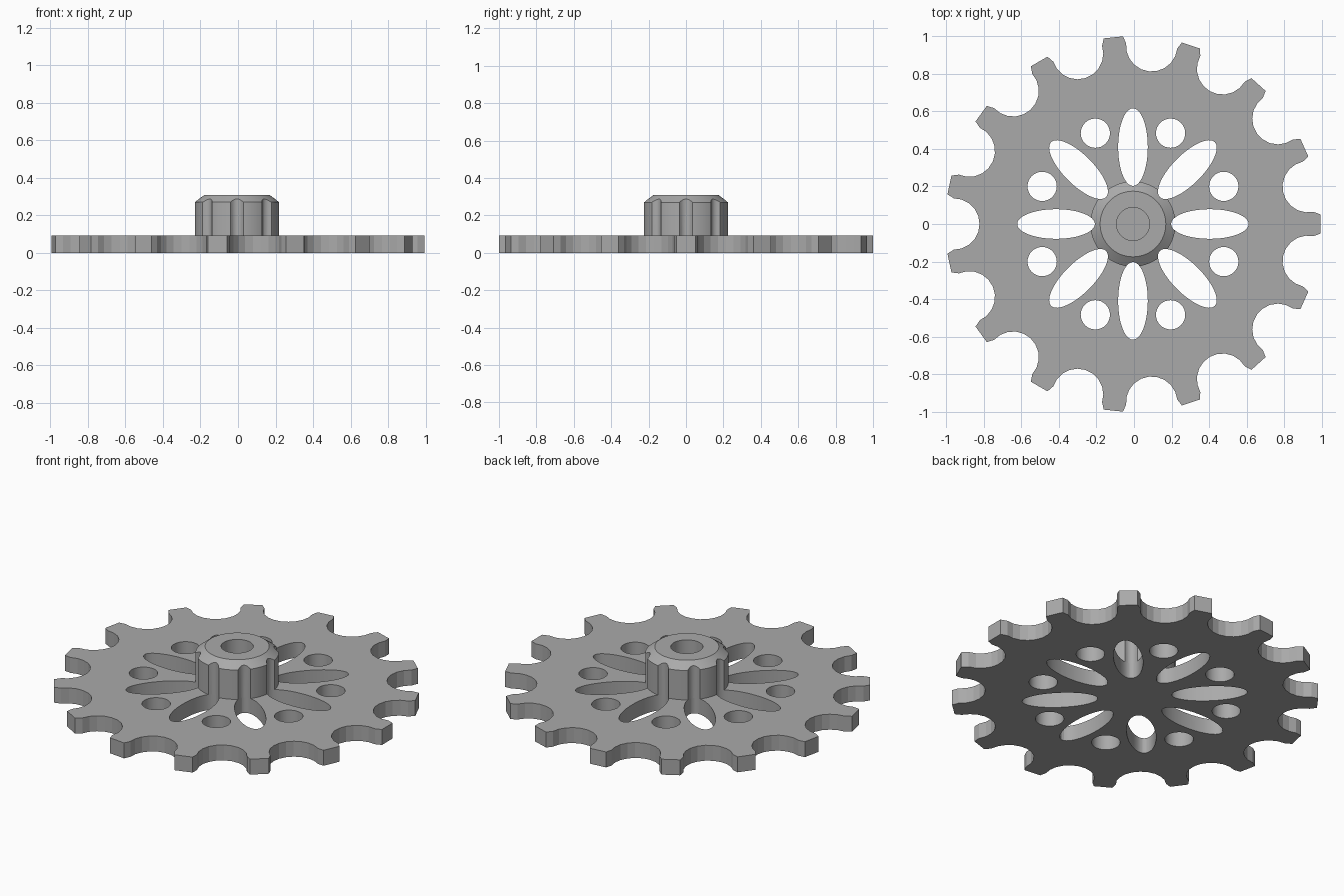
import bpy, bmesh
from math import sin, cos, asin, pi, radians, tau

if "Cube" in bpy.data.objects:
    bpy.data.objects.remove(bpy.data.objects["Cube"], do_unlink=True)

TEETH, SLOTS = 15, 8
PLATE_TOP, HUB_TOP = 0.093, 0.308
CENTRE_X = -0.0055

steel = bpy.data.materials.new("grey steel")
steel.use_nodes = True
grey = (0.4, 0.4, 0.4, 1)
steel.diffuse_color = grey
steel.node_tree.nodes["Principled BSDF"].inputs["Base Color"].default_value = grey


def finish(name, bm):
    bmesh.ops.recalc_face_normals(bm, faces=bm.faces)
    mesh = bpy.data.meshes.new(name)
    bm.to_mesh(mesh)
    bm.free()
    mesh.materials.append(steel)
    obj = bpy.data.objects.new(name, mesh)
    obj.location.x = CENTRE_X
    bpy.context.collection.objects.link(obj)
    return obj


def prism(bm, outline, z0, z1):
    base = bm.faces.new([bm.verts.new((x, y, z0)) for x, y in outline])
    top = bmesh.ops.extrude_face_region(bm, geom=[base], use_keep_orig=True)["geom"]
    for v in top:
        if isinstance(v, bmesh.types.BMVert):
            v.co.z = z1


def rotated(points, angle):
    c, s = cos(angle), sin(angle)
    return [(x * c - y * s, x * s + y * c) for x, y in points]


def ellipse(centre, rx, ry, n):
    return [(centre + rx * cos(tau * i / n), ry * sin(tau * i / n)) for i in range(n)]


# Toothed plate: flat tips with a round gullet after each tooth
tip_r, tip_half = 1.0015, asin(0.051)
gullet_c, gullet_r, steps = 0.955, 0.137, 10
gullet = [(gullet_c - gullet_r * sin(pi * i / steps), -gullet_r * cos(pi * i / steps))
          for i in range(steps + 1)]
pitch = tau / TEETH
outline = []
for k in range(TEETH):
    a = k * pitch
    outline += [(tip_r * cos(a + s * tip_half), tip_r * sin(a + s * tip_half)) for s in (-1, 1)]
    outline += rotated(gullet, a + pitch / 2)
bm = bmesh.new()
prism(bm, outline, 0, PLATE_TOP)
plate = finish("toothed_plate", bm)

# Hub: chamfered boss with a blind bore, turned around z
bore_floor = PLATE_TOP + 0.005
profile = [(0, PLATE_TOP), (0.227, PLATE_TOP), (0.227, 0.27), (0.175, HUB_TOP),
           (0.088, HUB_TOP), (0.088, bore_floor), (0, bore_floor)]
bm = bmesh.new()
verts = [bm.verts.new((r, 0, z)) for r, z in profile]
edges = [bm.edges.new(pair) for pair in zip(verts, verts[1:])]
bmesh.ops.spin(bm, geom=verts + edges, axis=(0, 0, 1), cent=(0, 0, 0),
               angle=tau, steps=64, use_duplicate=False)
bmesh.ops.remove_doubles(bm, verts=bm.verts, dist=0.0001)
hub = finish("hub", bm)

# Cutter: long oval slots, which also flute the hub, and round holes between
bm = bmesh.new()
for k in range(SLOTS):
    a = k * tau / SLOTS
    prism(bm, rotated(ellipse(0.41, 0.207, 0.079, 48), a), -0.1, 0.5)
    prism(bm, rotated(ellipse(0.524, 0.078, 0.078, 32), a + pi / SLOTS), -0.1, 0.5)
cutter = finish("slot_cutter", bm)
cutter.hide_render = True

for obj in (plate, hub):
    cut = obj.modifiers.new("slots", 'BOOLEAN')
    cut.operation, cut.solver, cut.object = 'DIFFERENCE', 'EXACT', cutter
    bpy.ops.object.select_all(action='DESELECT')
    obj.select_set(True)
    bpy.context.view_layer.objects.active = obj
    bpy.ops.object.modifier_apply(modifier=cut.name)
    bpy.ops.object.shade_smooth_by_angle(angle=radians(15 if obj is plate else 30))
bpy.data.objects.remove(cutter, do_unlink=True)
